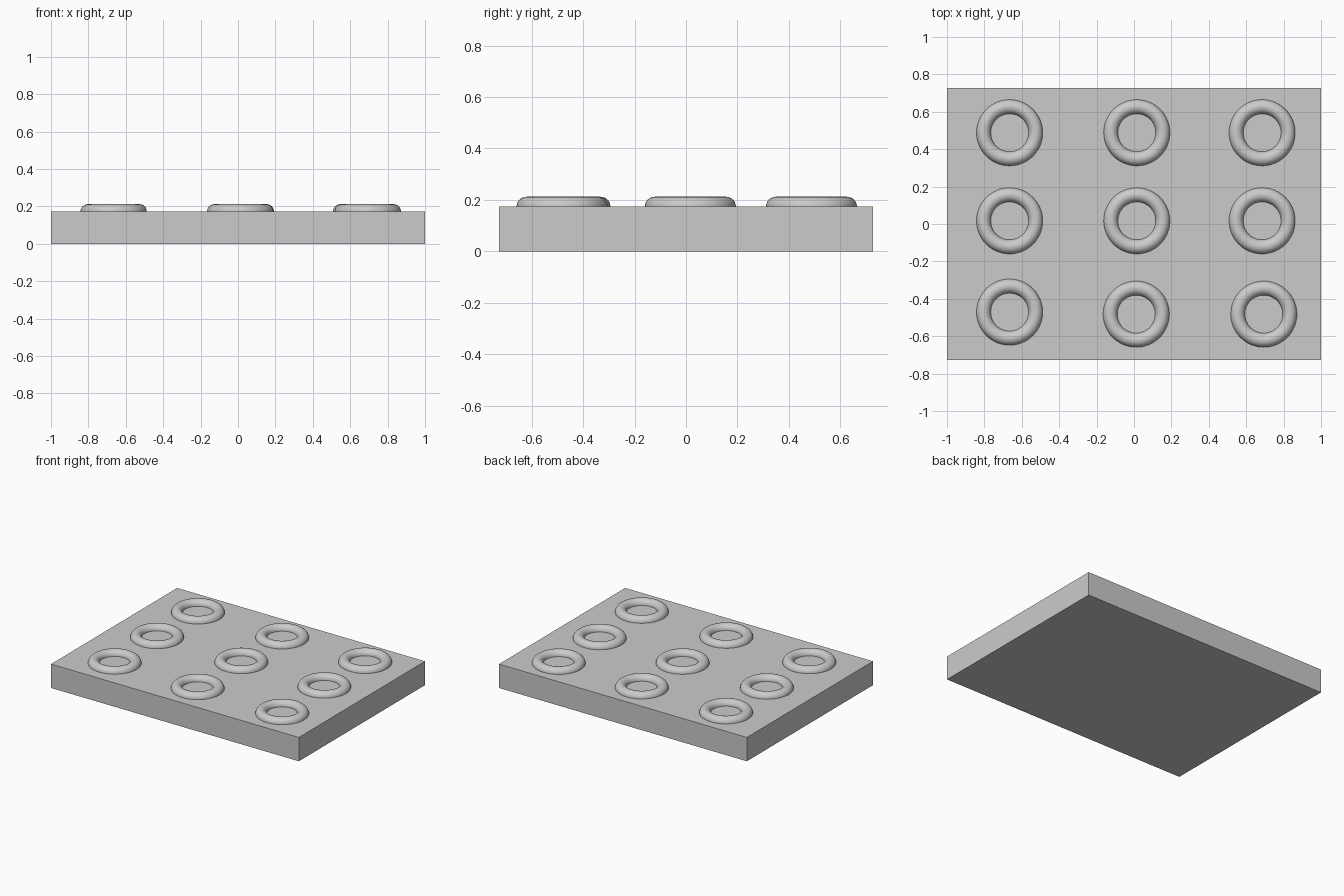
import bpy

if "Cube" in bpy.data.objects:
    bpy.data.objects.remove(bpy.data.objects["Cube"])

HALF_Y = 0.727   # half depth of the plate
TOP = 0.174      # plate thickness

# base plate
bpy.ops.mesh.primitive_cube_add(size=1, location=(0, 0, TOP / 2))
plate = bpy.context.object
plate.name = "base_plate"
plate.scale = (2, 2 * HALF_Y, TOP)
bpy.ops.object.transform_apply(location=False, rotation=False, scale=True)


def add_ring(name, x, y):
    """Smooth ring sunk halfway into the plate's top face."""
    bpy.ops.mesh.primitive_torus_add(
        location=(x, y, TOP), major_radius=0.139, minor_radius=0.038,
        major_segments=64, minor_segments=24)
    bpy.context.object.name = name
    bpy.ops.object.shade_smooth()


# 3 x 3 rings, slightly irregular in the front row
rows = {
    "back": [(-0.665, 0.488), (0.015, 0.488), (0.685, 0.488)],
    "middle": [(-0.665, 0.017), (0.015, 0.017), (0.685, 0.017)],
    "front": [(-0.665, -0.471), (0.012, -0.482), (0.694, -0.482)],
}
for row, spots in rows.items():
    for side, (x, y) in zip(("left", "centre", "right"), spots):
        add_ring(f"ring_{row}_{side}", x, y)
